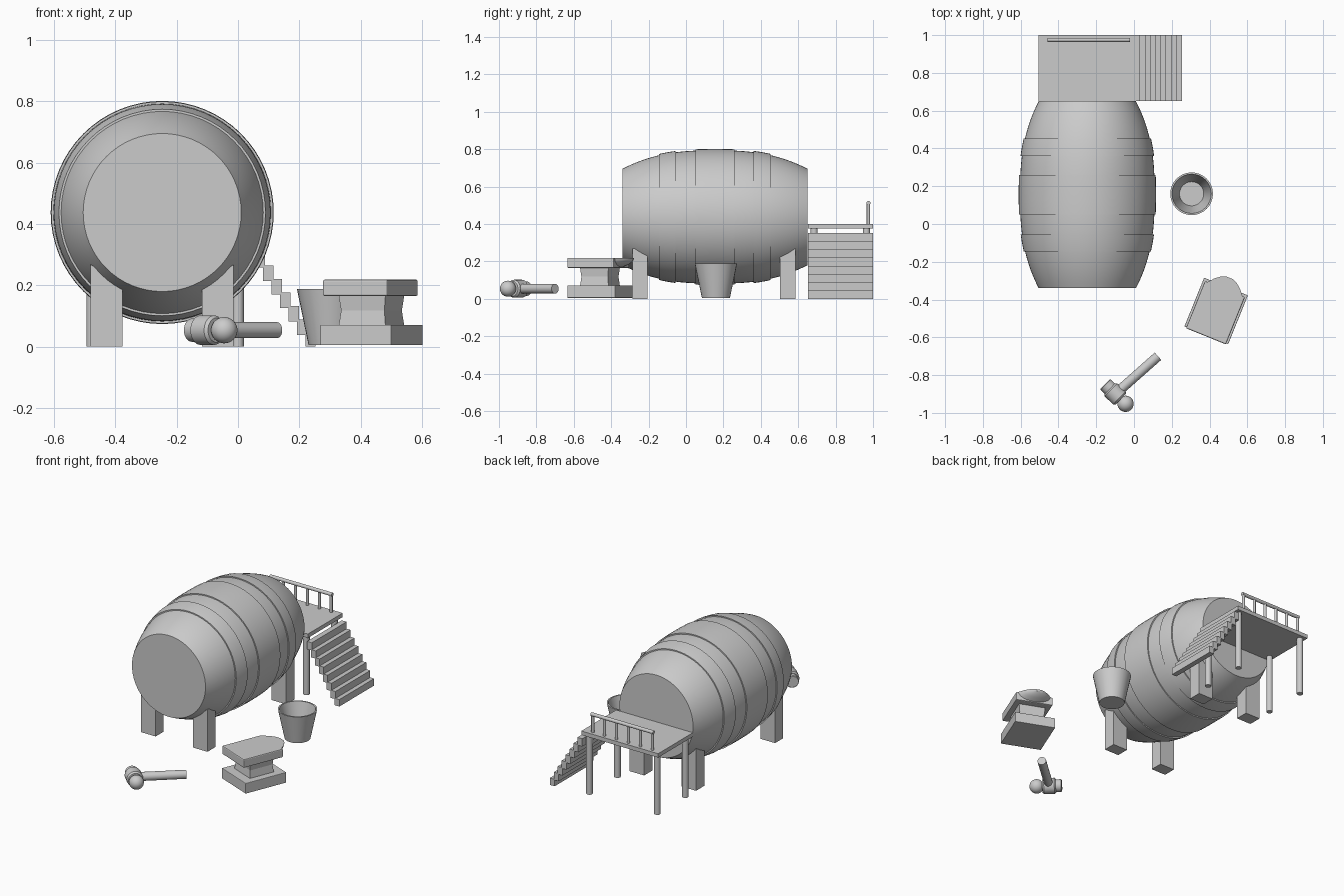
import bpy, bmesh, math
from mathutils import Vector, Matrix

if "Cube" in bpy.data.objects:
    bpy.data.objects.remove(bpy.data.objects["Cube"])


def make(name, verts, faces, smooth=None):
    me = bpy.data.meshes.new(name)
    me.from_pydata([tuple(v) for v in verts], [], faces)
    bm = bmesh.new()
    bm.from_mesh(me)
    bmesh.ops.recalc_face_normals(bm, faces=bm.faces)
    bm.to_mesh(me)
    bm.free()
    ob = bpy.data.objects.new(name, me)
    bpy.context.collection.objects.link(ob)
    if smooth:
        bpy.ops.object.select_all(action='DESELECT')
        ob.select_set(True)
        bpy.context.view_layer.objects.active = ob
        bpy.ops.object.shade_smooth_by_angle(angle=math.radians(smooth))
    return ob


def loft(name, rings, smooth=None):
    # skin equal-sized closed rings and cap both ends
    n = len(rings[0])
    faces = [(k*n + i, k*n + (i+1) % n, (k+1)*n + (i+1) % n, (k+1)*n + i)
             for k in range(len(rings)-1) for i in range(n)]
    faces += [tuple(range(n)), tuple(range((len(rings)-1)*n, len(rings)*n))]
    return make(name, [v for r in rings for v in r], faces, smooth)


def lathe(name, origin, axis, profile, sides=32, smooth=35):
    # profile: (distance along axis, radius)
    q = Vector((0, 0, 1)).rotation_difference(Vector(axis))
    rings = [[Vector(origin) + q @ Vector((r*math.cos(2*math.pi*i/sides),
              r*math.sin(2*math.pi*i/sides), t)) for i in range(sides)]
             for t, r in profile]
    return loft(name, rings, smooth)


def rod(name, a, b, r, sides=16):
    d = Vector(b) - Vector(a)
    return lathe(name, a, d.normalized(), [(0, r), (d.length, r)], sides)


def rect(x0, x1, y0, y1, z):
    return [(x0, y0, z), (x1, y0, z), (x1, y1, z), (x0, y1, z)]


def box(name, x0, x1, y0, y1, z0, z1):
    return loft(name, [rect(x0, x1, y0, y1, z0), rect(x0, x1, y0, y1, z1)])


# barrel with raised hoops
CX, CZ, CY = -0.247, 0.4375, 0.155


def barrel_r(y):
    return 0.2575 + 0.099*(1 - abs((y - CY)/0.495)**2.6)


hoops = [(-0.145, -0.055), (0.05, 0.26), (0.36, 0.452)]
prof = [(-0.34 + 0.99*i/32, barrel_r(-0.34 + 0.99*i/32)) for i in range(33)]
lathe("barrel", (CX, 0, CZ), (0, 1, 0), prof, 64, 25)
for n, (a, b) in enumerate(hoops):
    ys = [a + (b - a)*i/6 for i in range(7)]
    lathe(f"hoop_{n}", (CX, 0, CZ), (0, 1, 0),
          [(a, 0.30)] + [(y, barrel_r(y) + 0.007) for y in ys] + [(b, 0.30)], 64, 35)

# barrel feet, tops sloped to follow the belly
for s in (-1, 1):
    for y0, y1 in ((-0.285, -0.205), (0.502, 0.585)):
        sec = [(0.13, 0), (0.233, 0), (0.233, 0.268), (0.13, 0.20)]
        loft("barrel_foot", [[(CX + s*u, y, z) for u, z in sec] for y in (y0, y1)])

# platform, posts and stairs
box("platform", -0.505, 0.033, 0.652, 1.0, 0.375, 0.4)
for x in (-0.475, 0.0):
    for y in (0.685, 0.965):
        rod("platform_post", (x, y, 0), (x, y, 0.385), 0.019)
for i in range(8):
    x, top = 0.033 + 0.0275*i, 0.044*(8 - i)
    box(f"step_{i}", x - 0.006, x + 0.0275, 0.652, 1.0, max(0, top - 0.049), top)

# railing
rod("rail", (-0.457, 0.975, 0.512), (-0.02, 0.975, 0.512), 0.011)
for i in range(6):
    x = -0.447 + 0.417*i/5
    rod("baluster", (x, 0.975, 0.39), (x, 0.975, 0.512), 0.009)

# bucket: outer wall, rim, inner wall, floor
lathe("bucket", (0.305, 0.16, 0.005), (0, 0, 1),
      [(0, 0.075), (0.183, 0.113), (0.183, 0.104), (0.018, 0.064)], 32, 35)

# anvil
turn = Matrix.Translation((0.435, -0.46, 0)) @ Matrix.Rotation(math.radians(-22), 4, 'Z')


def slab(name, levels, bevel=0.0):
    ob = loft(name, [rect(-a, a, v0, v1, z) for a, v0, v1, z in levels])
    ob.matrix_world = turn
    if bevel:
        m = ob.modifiers.new("bevel", 'BEVEL')
        m.width, m.segments = bevel, 2
    return ob


slab("anvil_base", [(0.125, -0.139, 0.139, 0.005), (0.125, -0.139, 0.139, 0.071)], 0.003)
slab("anvil_waist", [(0.083, -0.083, 0.083, 0.06), (0.076, -0.076, 0.076, 0.118),
                     (0.083, -0.083, 0.083, 0.175)])
slab("anvil_top", [(0.114, -0.145, 0.125, 0.165), (0.114, -0.145, 0.125, 0.219)], 0.006)
horn = loft("anvil_horn", [[(w*math.cos(math.pi*i/12), v, 0.219 - d*math.sin(math.pi*i/12))
            for i in range(13)] for v, w, d in
            ((0.115, 0.108, 0.053), (0.155, 0.074, 0.038), (0.178, 0.045, 0.024),
             (0.189, 0.02, 0.012))], 35)
horn.matrix_world = turn

# hammer lying on the ground
h = Vector((1, -0.96, 0)).normalized()
face = Vector((-0.153, -0.848, 0.054))
lathe("hammer_face", face, h, [(0, 0.034), (0.004, 0.038), (0.07, 0.038)])
lathe("hammer_head", face, h, [(0.035, 0.040), (0.043, 0.048), (0.105, 0.048), (0.115, 0.040)])
lathe("hammer_ball", face + h*0.15, h,
      [(-0.043*math.cos(math.pi*i/16), max(0.0005, 0.043*math.sin(math.pi*i/16)))
       for i in range(17)])
mid = face + h*0.075
rod("hammer_handle", mid, (0.127, -0.70, 0.054), 0.026, 24)
